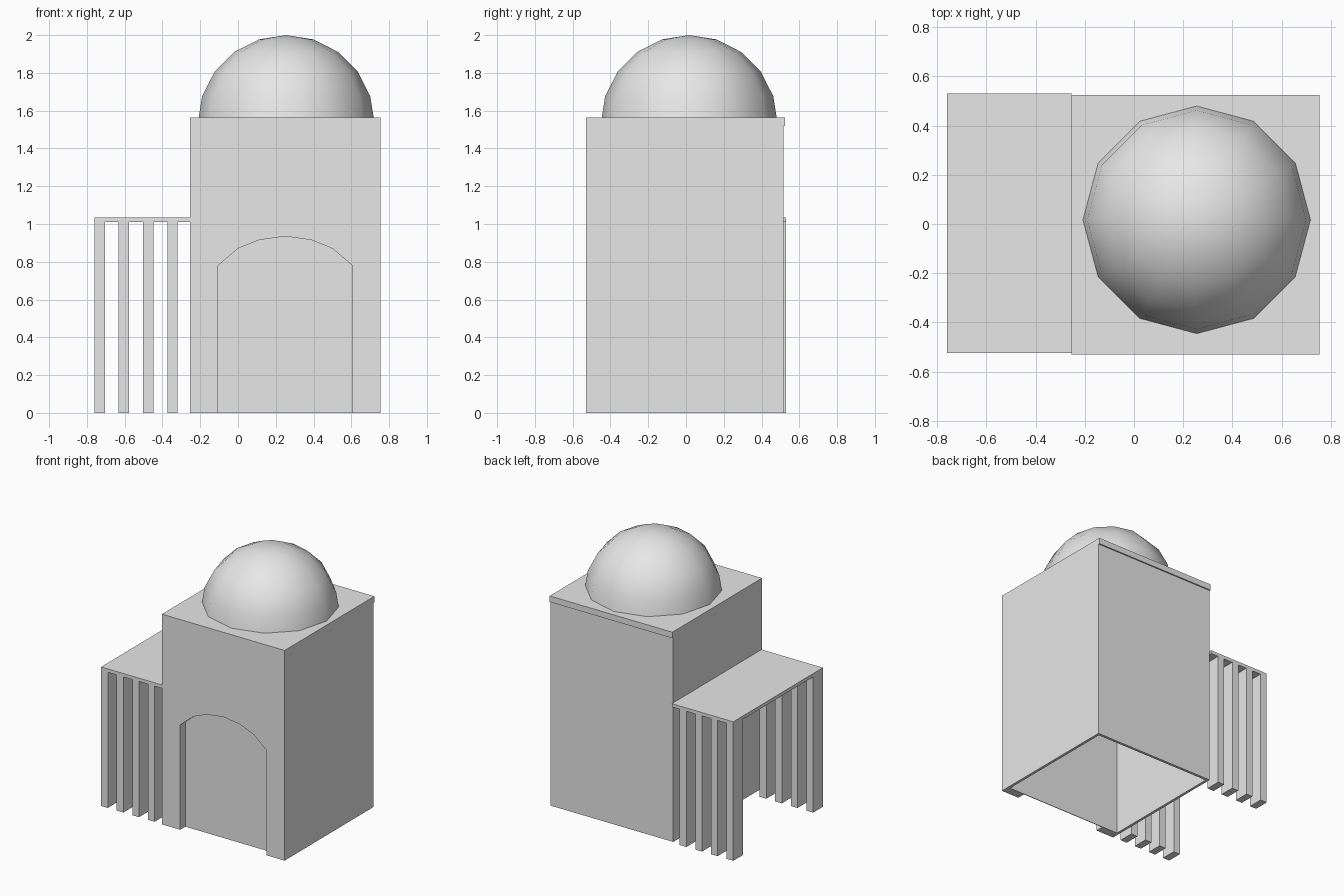
import bpy, bmesh
from mathutils import Vector

cube = bpy.data.objects.get("Cube")
if cube:
    bpy.data.objects.remove(cube, do_unlink=True)

# Single plaster colour
plaster = bpy.data.materials.new("light_grey_plaster")
plaster.use_nodes = True
plaster.diffuse_color = (0.8, 0.8, 0.8, 1)
plaster.node_tree.nodes["Principled BSDF"].inputs["Base Color"].default_value = (0.8, 0.8, 0.8, 1)


def finish(name, bm):
    bmesh.ops.recalc_face_normals(bm, faces=bm.faces)
    mesh = bpy.data.meshes.new(name)
    bm.to_mesh(mesh)
    bm.free()
    mesh.materials.append(plaster)
    obj = bpy.data.objects.new(name, mesh)
    bpy.context.collection.objects.link(obj)
    return obj


def box(name, xs, ys, zs):
    bm = bmesh.new()
    bmesh.ops.create_cube(bm, size=1)
    for v in bm.verts:
        v.co = [pair[int(c > 0)] for c, pair in zip(v.co, (xs, ys, zs))]
    return finish(name, bm)


def slab(name, outline, y0, y1):
    """Extrude an (x, z) outline from y0 to y1."""
    bm = bmesh.new()
    face = bm.faces.new([bm.verts.new((x, y0, z)) for x, z in outline])
    ext = bmesh.ops.extrude_face_region(bm, geom=[face])
    moved = [g for g in ext["geom"] if isinstance(g, bmesh.types.BMVert)]
    bmesh.ops.translate(bm, vec=(0, y1 - y0, 0), verts=moved)
    return finish(name, bm)


# Main block: hollow, open underneath
X0, X1, FRONT, BACK = -0.255, 0.755, -0.53, 0.525
WALL, EAVE, TOP = 0.02, 1.52, 1.565
REAR = BACK - 0.01
INNER = FRONT + 0.065
box("roof_slab", (X0, X1), (FRONT, BACK), (EAVE, TOP))
box("left_wall", (X1 - WALL, X1), (INNER, REAR), (0, EAVE))
box("right_wall", (X0, X0 + WALL), (INNER, REAR), (0, EAVE))
box("back_wall", (X0 + WALL, X1 - WALL), (REAR - WALL, REAR), (0, EAVE))

# Front wall with a faceted arch recess
MID = 0.25
half = [(0.355, 0), (0.355, 0.78), (0.25, 0.87), (0.14, 0.915)]
arch = [(MID - x, z) for x, z in half] + [(MID, 0.935)]
arch += [(MID + x, z) for x, z in reversed(half)]
slab("front_wall", [(X0, 0), *arch, (X1, 0), (X1, EAVE), (X0, EAVE)], FRONT, INNER)
slab("arch_panel", arch, INNER - 0.005, INNER)

# Dome: upper half of a coarse sphere
bm = bmesh.new()
bmesh.ops.create_uvsphere(bm, u_segments=12, v_segments=10, radius=0.468)
low = [v for v in bm.verts if v.co.z < -0.01]
bmesh.ops.delete(bm, geom=low, context="VERTS")
bmesh.ops.translate(bm, vec=Vector((0.255, 0.017, 1.532)), verts=bm.verts)
for f in bm.faces:
    f.smooth = True
finish("dome", bm)

# Side porch: flat roof on a front and a back row of square posts
P0, PF, PB, PTOP = -0.76, -0.525, 0.53, 1.01
DEPTH = 0.115
box("porch_roof", (P0, X0), (PF, PB), (PTOP, 1.035))
for i in range(4):
    x = P0 + i * 0.1285
    box(f"front_post_{i + 1}", (x, x + 0.055), (PF, PF + DEPTH), (0, PTOP))
    box(f"back_post_{i + 1}", (x, x + 0.055), (PB - DEPTH, PB), (0, PTOP))
